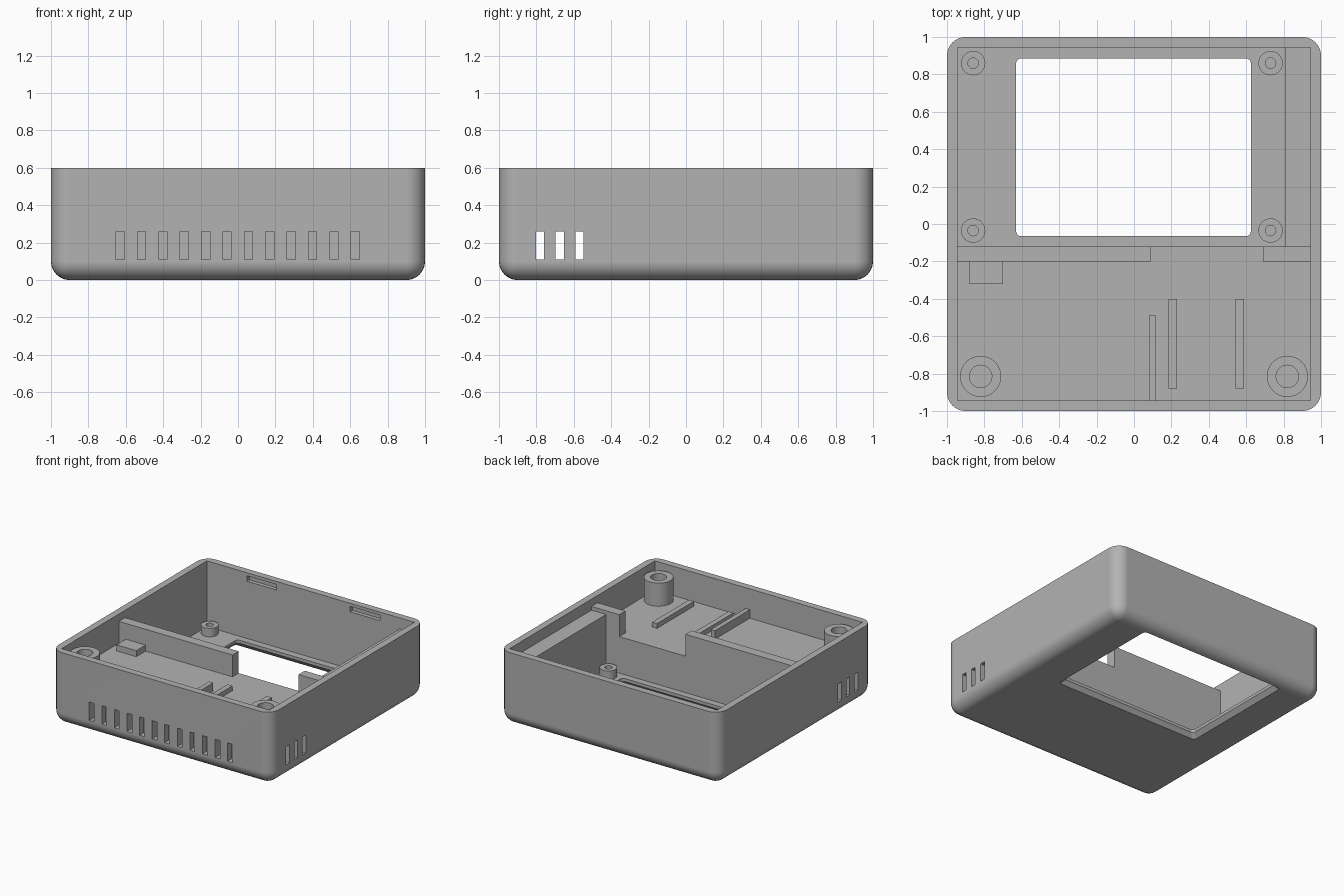
import bpy, bmesh, math
from mathutils import Matrix, Vector

if "Cube" in bpy.data.objects:
    bpy.data.objects.remove(bpy.data.objects["Cube"], do_unlink=True)

GREY = (0.45, 0.45, 0.45, 1)
plastic = bpy.data.materials.new("grey plastic")
plastic.use_nodes = True
plastic.diffuse_color = GREY
plastic.node_tree.nodes["Principled BSDF"].inputs["Base Color"].default_value = GREY

FLOOR, DECK, TOP, INNER = 0.06, 0.36, 0.54, 0.943


def add_box(bm, x0, x1, y0, y1, z0, z1):
    centre = Vector((x0 + x1, y0 + y1, z0 + z1)) / 2
    size = Matrix.Diagonal((x1 - x0, y1 - y0, z1 - z0, 1))
    return bmesh.ops.create_cube(bm, size=1, matrix=Matrix.Translation(centre) @ size)["verts"]


def finish(name, bm):
    bmesh.ops.recalc_face_normals(bm, faces=bm.faces)
    mesh = bpy.data.meshes.new(name)
    bm.to_mesh(mesh)
    bm.free()
    mesh.materials.append(plastic)
    obj = bpy.data.objects.new(name, mesh)
    bpy.context.collection.objects.link(obj)
    return obj


def boxes(name, *extents):
    bm = bmesh.new()
    for extent in extents:
        add_box(bm, *extent)
    return finish(name, bm)


def upright(edge):
    a, b = edge.verts
    return abs(a.co.z - b.co.z) > 0.01


def rounded_box(name, extent, radius, segments, bottom=False, flare=1.0):
    """Box with rounded upright edges, optionally a rounded or flared base."""
    bm = bmesh.new()
    add_box(bm, *extent)
    base = extent[4] + 0.001
    edges = [e for e in bm.edges if upright(e)
             or (bottom and all(v.co.z < base for v in e.verts))]
    bmesh.ops.bevel(bm, geom=edges, offset=radius, segments=segments,
                    profile=0.5, affect='EDGES')
    cx, cy = (extent[0] + extent[1]) / 2, (extent[2] + extent[3]) / 2
    for v in bm.verts:
        if flare > 1 and v.co.z < base:
            v.co.x = cx + (v.co.x - cx) * flare
            v.co.y = cy + (v.co.y - cy) * flare
    return finish(name, bm)


def activate(obj):
    bpy.ops.object.select_all(action='DESELECT')
    obj.select_set(True)
    bpy.context.view_layer.objects.active = obj


def cut(target, cutter):
    cutter.hide_render = True
    mod = target.modifiers.new("cut", 'BOOLEAN')
    mod.operation, mod.solver, mod.object = 'DIFFERENCE', 'EXACT', cutter
    activate(target)
    bpy.ops.object.modifier_apply(modifier=mod.name)
    bpy.data.objects.remove(cutter, do_unlink=True)


def tube(name, x, y, outer, inner, z0, z1):
    """Hollow round post turned from a rectangular profile."""
    bm = bmesh.new()
    profile = [(inner, z0), (inner, z1), (outer, z1), (outer, z0)]
    verts = [bm.verts.new((r, 0, z)) for r, z in profile]
    edges = [bm.edges.new((verts[i], verts[(i + 1) % 4])) for i in range(4)]
    bmesh.ops.spin(bm, geom=verts + edges, cent=(0, 0, 0), axis=(0, 0, 1),
                   angle=math.tau, steps=40, use_merge=True)
    bmesh.ops.remove_doubles(bm, verts=bm.verts, dist=0.0001)
    bmesh.ops.translate(bm, verts=bm.verts, vec=(x, y, 0))
    obj = finish(name, bm)
    activate(obj)
    bpy.ops.object.shade_smooth_by_angle(angle=math.radians(30))


# Outer shell, hollowed from above
shell = rounded_box("case_shell", (-1, 1, -1, 1, 0, 0.6), 0.1, 8, bottom=True)
cut(shell, boxes("cavity_cutter", (-INNER, INNER, -INNER, INNER, FLOOR, 0.8)))

# Screen window with a chamfered outer edge
opening = (-0.63, 0.625, -0.065, 0.885)
cut(shell, rounded_box("window_cutter", (*opening, -0.1, 0.2), 0.025, 4))
cut(shell, rounded_box("chamfer_cutter", (*opening, -0.005, 0.035), 0.025, 4, flare=1.06))

# Vent slots in the front and both side walls
vents = [(x - 0.022, x + 0.022, -1.1, -0.9, 0.11, 0.26)
         for x in (-0.63 + 0.1143 * i for i in range(12))]
for y in (-0.78, -0.675, -0.57):
    for side in (-1, 1):
        vents.append((side - 0.1, side + 0.1, y - 0.022, y + 0.022, 0.11, 0.26))
cut(shell, boxes("vent_cutter", *vents))

# Lid catch recesses inside the back wall
cut(shell, boxes("catch_cutter", (-0.58, -0.31, 0.9, 0.975, 0.53, 0.575),
                 (0.36, 0.63, 0.9, 0.975, 0.53, 0.575)))
activate(shell)
bpy.ops.object.shade_smooth_by_angle(angle=math.radians(30))
weighted = shell.modifiers.new("even_shading", 'WEIGHTED_NORMAL')
weighted.keep_sharp = True

# Raised front deck over the vented space, with its dividing walls
EDGE = INNER + 0.005
boxes("front_deck", (-EDGE, EDGE, -EDGE, -0.12, DECK - 0.06, DECK))
boxes("deck_support", (-EDGE, EDGE, -0.2, -0.12, FLOOR - 0.01, DECK - 0.06))
boxes("long_divider", (-EDGE, 0.09, -0.2, -0.12, DECK, TOP))
boxes("short_divider", (0.69, EDGE, -0.2, -0.12, DECK, TOP))
boxes("side_ledge", (0.81, EDGE, -0.12, EDGE, FLOOR - 0.01, 0.51))

# Small block and locating ribs on the deck
boxes("corner_block", (-0.88, -0.7, -0.32, -0.2, DECK - 0.01, 0.41))
boxes("wall_rib", (0.08, 0.118, -EDGE, -0.49, DECK - 0.01, 0.43))
for name, x in (("left_rib", 0.565), ("right_rib", 0.207)):
    boxes(name, (x - 0.022, x + 0.022, -0.88, -0.4, DECK - 0.01, 0.4))

# Screw bosses on the deck and standoffs round the window
for x in (-0.82, 0.82):
    tube("screw_boss", x, -0.815, 0.11, 0.06, DECK - 0.01, TOP + 0.01)
for x in (-0.86, 0.73):
    for y in (-0.035, 0.86):
        tube("screen_standoff", x, y, 0.065, 0.028, FLOOR - 0.01, 0.13)
